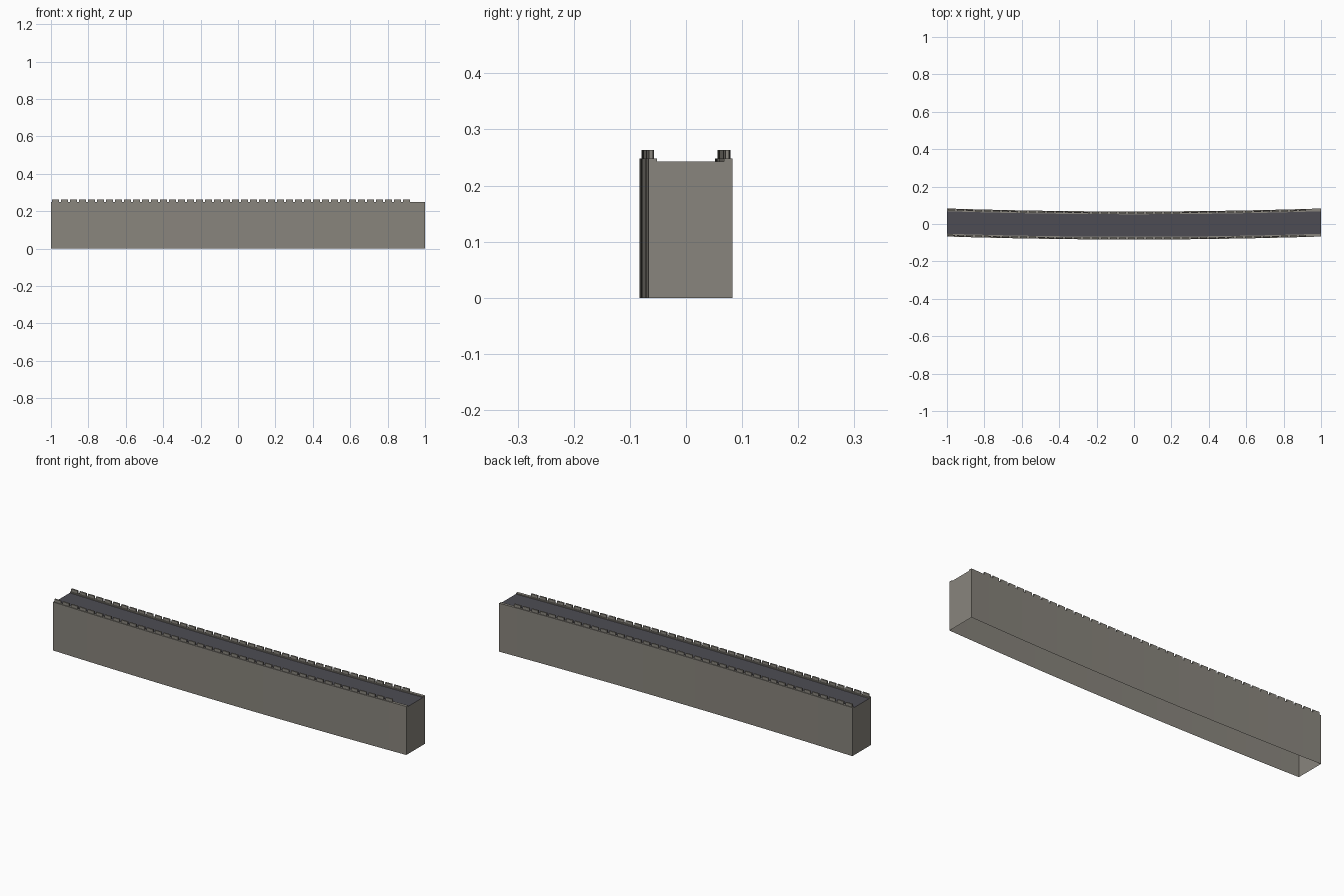
import bpy, bmesh

if "Cube" in bpy.data.objects:
    bpy.data.objects.remove(bpy.data.objects["Cube"])

SAG, HALF_W, H = 0.016, 0.075, 0.248   # bow depth, half thickness, kerb height
FLOOR, TOP, KERB = 0.243, 0.263, 0.015


def mat(name, col):
    m = bpy.data.materials.new(name)
    m.diffuse_color = (*col, 1)
    m.use_nodes = True
    m.node_tree.nodes["Principled BSDF"].inputs["Base Color"].default_value = m.diffuse_color
    return m


stone = mat("grey stone", (0.25, 0.235, 0.205))
paving = mat("dark paving", (0.075, 0.073, 0.088))


def centre(x):
    """Plan curve of the wall: bows towards the front in the middle."""
    return SAG * x * x - SAG / 2


def finish(bm, name, mats):
    me = bpy.data.meshes.new(name)
    bm.to_mesh(me)
    bm.free()
    for m in mats:
        me.materials.append(m)
    ob = bpy.data.objects.new(name, me)
    bpy.context.collection.objects.link(ob)
    return ob


# Wall body: open-bottomed profile swept along the curve
bm = bmesh.new()
k = HALF_W - KERB
profile = [(-HALF_W, 0), (-HALF_W, H), (-k, H), (-k, FLOOR),
           (k, FLOOR), (k, H), (HALF_W, H), (HALF_W, 0)]
N = 20
rows = []
for i in range(N + 1):
    x = -1 + 2 * i / N
    rows.append([bm.verts.new((x, centre(x) + y, z)) for y, z in profile])
for a, b in zip(rows, rows[1:]):
    for j in range(len(profile) - 1):
        f = bm.faces.new((a[j], b[j], b[j + 1], a[j + 1]))
        f.material_index = 1 if j == 3 else 0
bm.faces.new(rows[0])
bm.faces.new(list(reversed(rows[-1])))
bm.normal_update()
finish(bm, "wall_body", [stone, paving])

# Parapet blocks along both edges, stopping short of the +x end
COUNT, START, END, GAP = 40, -0.995, 0.92, 0.011
step = (END - START + GAP) / COUNT
for side, name in ((-1, "front_parapet"), (1, "back_parapet")):
    bm = bmesh.new()
    for i in range(COUNT):
        x0 = START + i * step
        x1 = x0 + step - GAP
        v = [bm.verts.new((x, centre(x) + side * 0.068 + dy, z))
             for z in (H - 0.001, TOP)
             for x, dy in ((x0, -0.0035), (x1, -0.0035), (x1, 0.0035), (x0, 0.0035))]
        bm.faces.new(v[3::-1])
        bm.faces.new(v[4:])
        for j in range(4):
            n = (j + 1) % 4
            bm.faces.new((v[j], v[n], v[n + 4], v[j + 4]))
    finish(bm, name, [stone])
